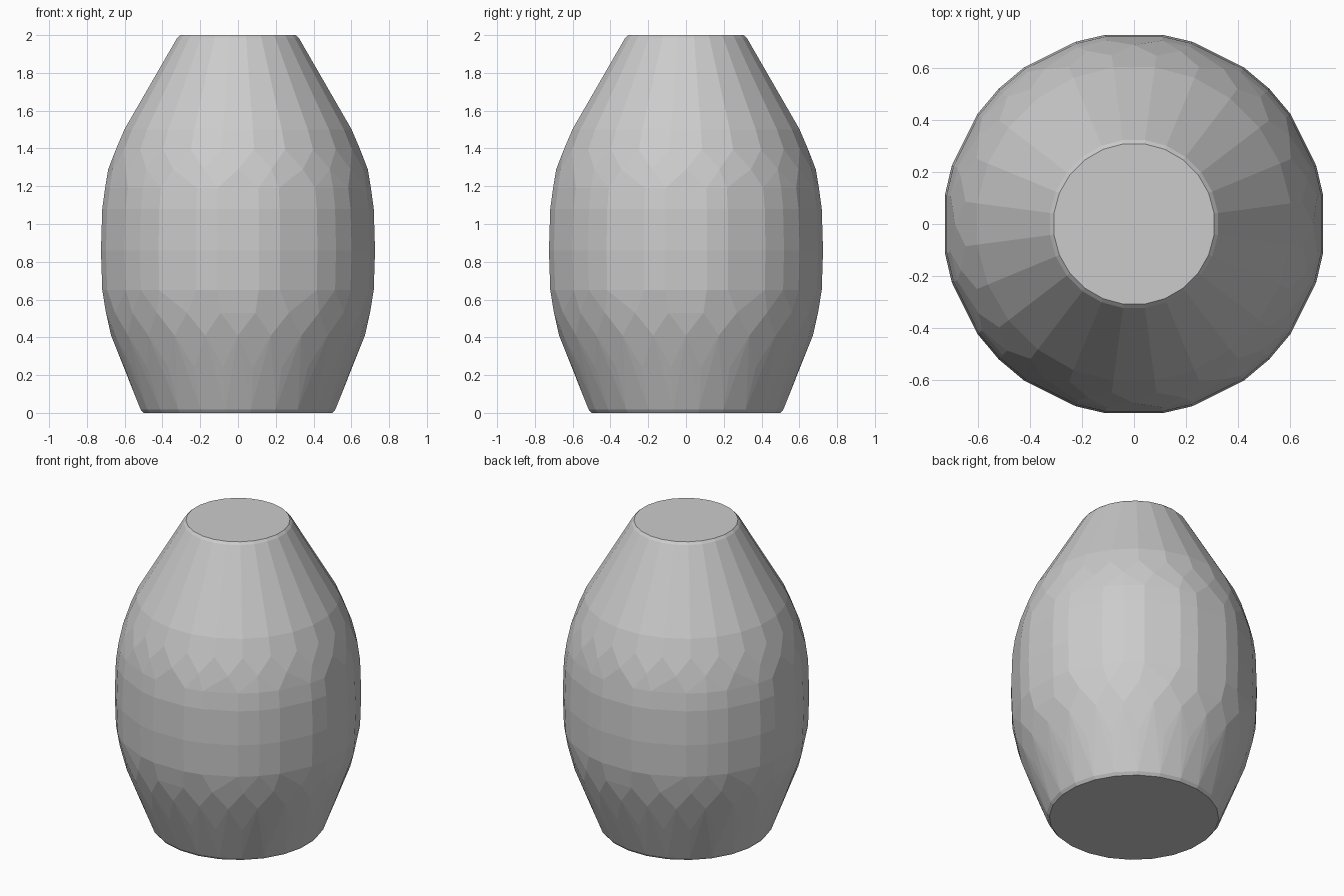
import bpy, bmesh, math

if "Cube" in bpy.data.objects:
    bpy.data.objects.remove(bpy.data.objects["Cube"])

# Profile of the barrel-like body: (radius, height)
PROFILE = [(0.505, 0.0), (0.52, 0.018), (0.605, 0.24), (0.672, 0.41),
           (0.705, 0.53), (0.727, 0.65), (0.734, 0.86), (0.727, 1.08),
           (0.712, 1.19), (0.687, 1.29), (0.652, 1.395), (0.607, 1.5),
           (0.325, 1.985), (0.31, 2.0)]

# Facet angles of one quadrant, repeated around; the waist has flats on the axes
WAIST = [8.7, 17.7, 35, 45, 55, 72.3, 81.3]
EVEN = [7.5, 22.5, 37.5, 52.5, 67.5, 82.5]
ODD = [0, 15, 30, 45, 60, 75]

bm = bmesh.new()
for i, (r, z) in enumerate(PROFILE):
    if 0.6 < z < 1.2:
        angles = WAIST
    elif z < 0.3 or z > 1.4:
        angles = EVEN
    else:
        angles = ODD if i % 2 else EVEN
    for quadrant in range(4):
        for a in angles:
            t = math.radians(a + 90 * quadrant)
            bm.verts.new((r * math.cos(t), r * math.sin(t), z))

# Wrap the rings in a faceted convex shell
result = bmesh.ops.convex_hull(bm, input=bm.verts[:])
loose = [v for v in bm.verts if not v.link_faces]
bmesh.ops.delete(bm, geom=loose, context='VERTS')

# Merge nearly flat triangles into larger facets
bmesh.ops.dissolve_limit(bm, angle_limit=math.radians(2.5),
                         verts=bm.verts[:], edges=bm.edges[:])
bmesh.ops.recalc_face_normals(bm, faces=bm.faces[:])

mesh = bpy.data.meshes.new("faceted_body")
bm.to_mesh(mesh)
bm.free()
body = bpy.data.objects.new("faceted_body", mesh)
bpy.context.collection.objects.link(body)
